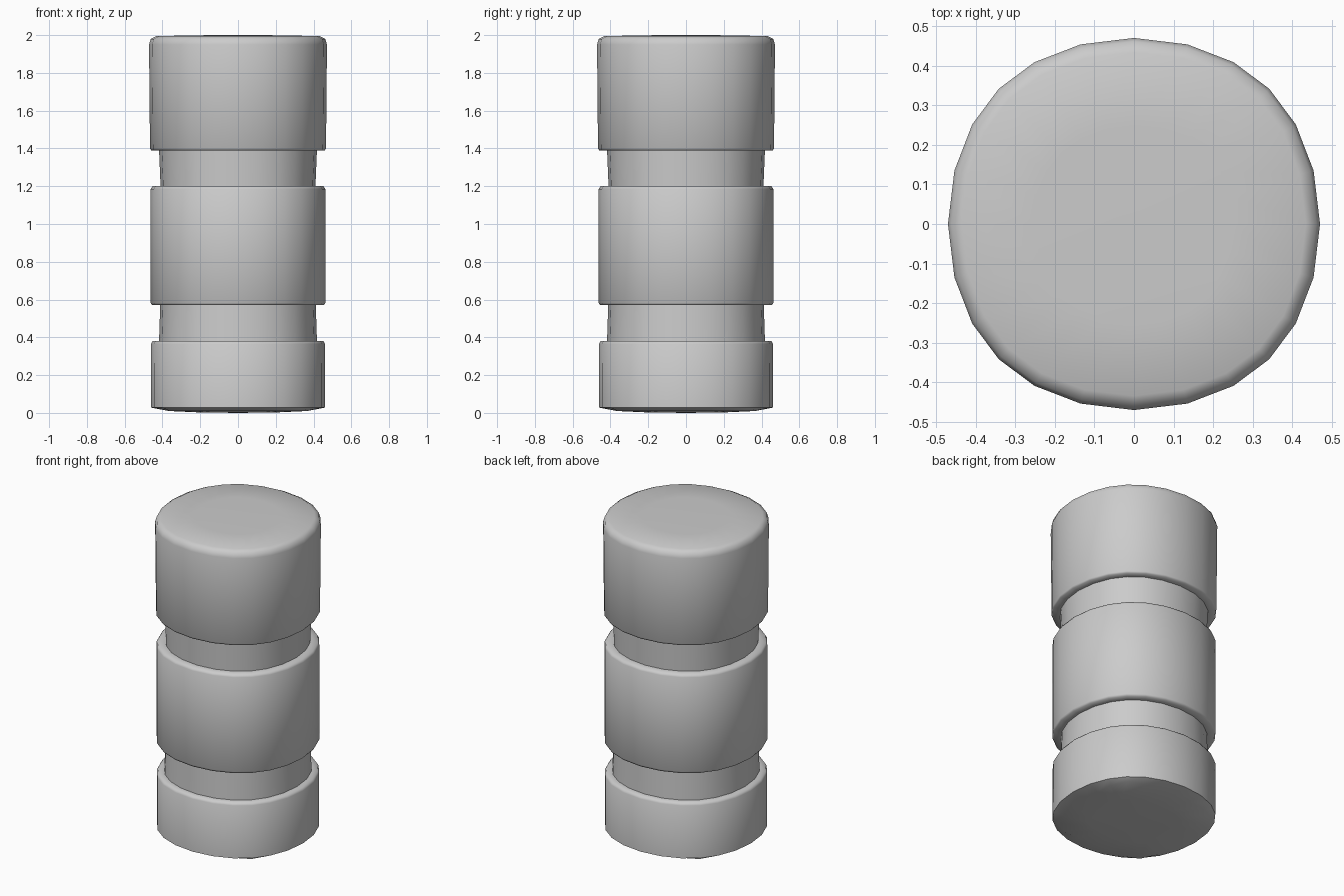
import bpy, bmesh, math

if "Cube" in bpy.data.objects:
    bpy.data.objects.remove(bpy.data.objects["Cube"])

SIDES = 24

# Slightly squared 24-sided ring; square > 0 pulls the flats in for the bottom facet
def ring(bm, r, z, square=0.0):
    verts = []
    for i in range(SIDES):
        a = 2 * math.pi * i / SIDES
        k = 1 + 0.014 * (1 - math.cos(4 * a))
        k *= 1 - square * (1 + math.cos(4 * a)) / 2
        t = a + 0.032 * math.sin(4 * a)
        verts.append(bm.verts.new((r * k * math.cos(t), r * k * math.sin(t), z)))
    return verts

def skin(bm, a, b):
    for i in range(SIDES):
        j = (i + 1) % SIDES
        bm.faces.new((a[i], a[j], b[j], b[i]))

# Profile from underside to top: radius, height, squareness
profile = [
    (0.25, 0.003, 0.15), (0.435, 0.010, 0.17), (0.460, 0.028, 0),  # squared underside
    (0.461, 0.365, 0), (0.452, 0.38, 0), (0.418, 0.38, 0),         # foot band
    (0.412, 0.57, 0), (0.455, 0.57, 0), (0.462, 0.582, 0),         # lower groove
    (0.462, 1.185, 0), (0.453, 1.20, 0), (0.410, 1.20, 0),         # middle band
    (0.418, 1.39, 0), (0.460, 1.39, 0), (0.466, 1.40, 0),          # upper groove
    (0.471, 1.95, 0), (0.462, 1.98, 0), (0.435, 1.994, 0),         # head band
    (0.25, 1.999, 0),
]

bm = bmesh.new()
rings = [ring(bm, *p) for p in profile]
for a, b in zip(rings, rings[1:]):
    skin(bm, a, b)

# Gently domed caps
for loop, z in ((rings[0], 0.0), (rings[-1], 2.0)):
    centre = bm.verts.new((0, 0, z))
    for i in range(SIDES):
        bm.faces.new((loop[i], loop[(i + 1) % SIDES], centre))

bmesh.ops.recalc_face_normals(bm, faces=bm.faces[:])
mesh = bpy.data.meshes.new("grooved_cylinder")
bm.to_mesh(mesh)
bm.free()
body = bpy.data.objects.new("grooved_cylinder", mesh)
bpy.context.collection.objects.link(body)
bpy.context.view_layer.objects.active = body
body.select_set(True)
bpy.ops.object.shade_smooth_by_angle(angle=math.radians(60))
